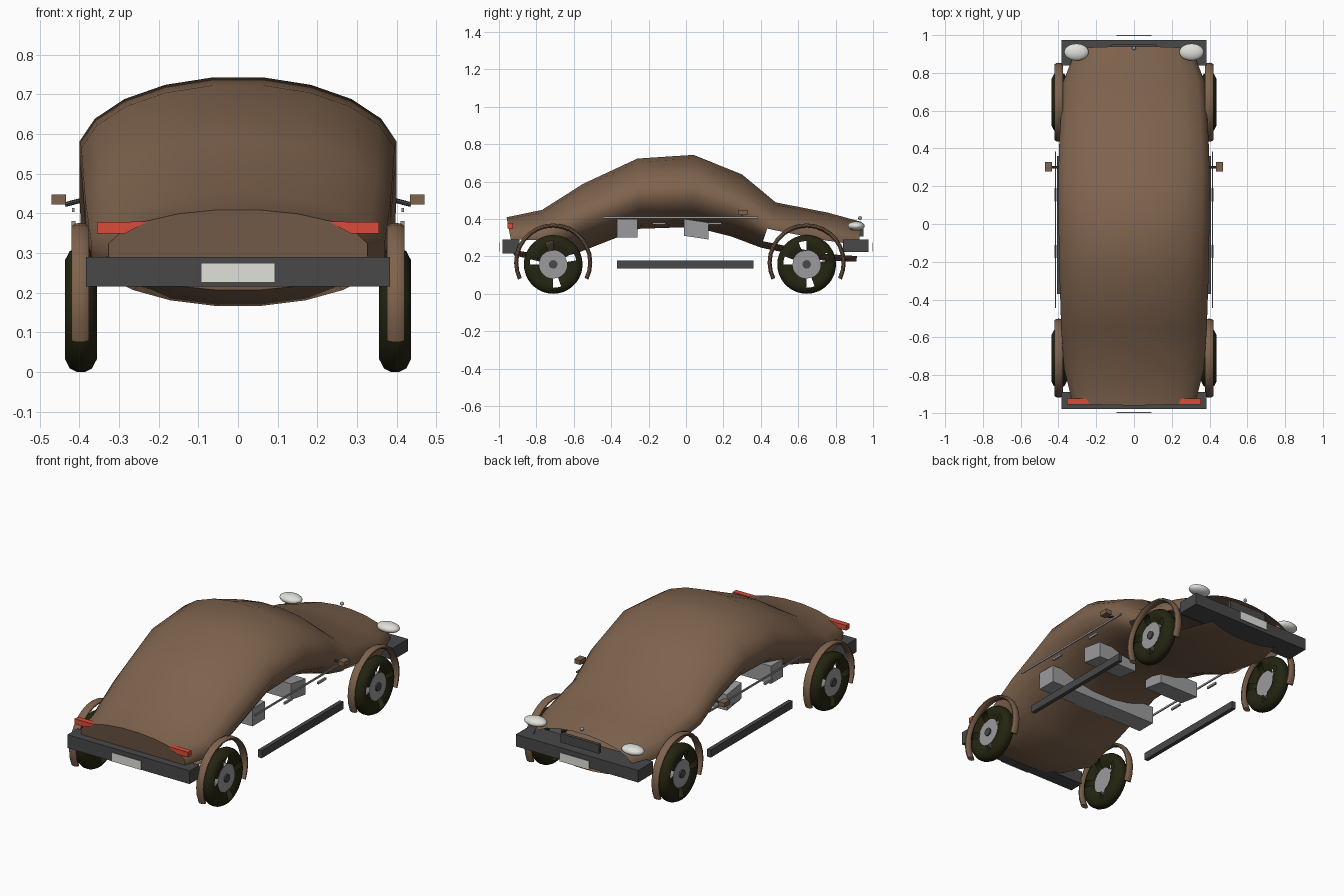
import bpy, bmesh
from math import sin, cos, pi, radians, degrees, atan2, hypot
from mathutils import Vector, Matrix

if "Cube" in bpy.data.objects:
    bpy.data.objects.remove(bpy.data.objects["Cube"])


def material(name, rgb):
    m = bpy.data.materials.new(name)
    m.use_nodes = True
    m.diffuse_color = (*rgb, 1)
    m.node_tree.nodes["Principled BSDF"].inputs["Base Color"].default_value = (*rgb, 1)
    return m


BROWN = material("brown paint", (0.21, 0.125, 0.075))
DARK = material("dark grey", (0.065, 0.065, 0.068))
GREY = material("light grey", (0.33, 0.33, 0.34))
WHITE = material("off white", (0.75, 0.75, 0.71))
RED = material("lamp red", (0.7, 0.07, 0.04))
RUBBER = material("dark olive rubber", (0.018, 0.018, 0.006))


def finish(name, bm, mat, smooth=None):
    bmesh.ops.recalc_face_normals(bm, faces=bm.faces)
    me = bpy.data.meshes.new(name)
    bm.to_mesh(me)
    bm.free()
    me.materials.append(mat)
    ob = bpy.data.objects.new(name, me)
    bpy.context.collection.objects.link(ob)
    if smooth:
        bpy.ops.object.select_all(action='DESELECT')
        ob.select_set(True)
        bpy.context.view_layer.objects.active = ob
        bpy.ops.object.shade_smooth_by_angle(angle=radians(smooth))
    return ob


def box(name, lo, hi, mat, shear=0):
    bm = bmesh.new()
    lo, hi = Vector(lo), Vector(hi)
    bmesh.ops.create_cube(bm, size=1)
    for v in bm.verts:
        v.co = (lo + hi) / 2 + v.co * (hi - lo)
        v.co.z += shear * (v.co.y - lo.y)
    return finish(name, bm, mat)


def ball(name, centre, radii, mat):
    bm = bmesh.new()
    bmesh.ops.create_uvsphere(bm, u_segments=24, v_segments=12, radius=1)
    bmesh.ops.transform(bm, matrix=Matrix.LocRotScale(centre, None, radii), verts=bm.verts)
    return finish(name, bm, mat, 60)


def cylinder(name, a, b, r, mat, sides=24):
    bm = bmesh.new()
    a, b = Vector(a), Vector(b)
    bmesh.ops.create_cone(bm, cap_ends=True, segments=sides, radius1=r, radius2=r, depth=(b - a).length)
    rot = Vector((0, 0, 1)).rotation_difference(b - a)
    bmesh.ops.transform(bm, matrix=Matrix.LocRotScale((a + b) / 2, rot, None), verts=bm.verts)
    return finish(name, bm, mat, 40)


def grid_faces(bm, rings, closed=True):
    """Skin consecutive rings; yields (ring index, side index, face)."""
    n = len(rings[0])
    return [(i, j, bm.faces.new((rings[i][j], rings[i][(j + 1) % n],
                                 rings[i + 1][(j + 1) % n], rings[i + 1][j])))
            for i in range(len(rings) - 1) for j in range(n if closed else n - 1)]


# Body: arched tube with side openings at the wheels
# stations: (y top, y bottom, z top, z bottom, half width)
stations = [(-.96, -.92, .41, .205, .33), (-.77, -.76, .45, .165, .375), (-.55, -.57, .59, .22, .39),
            (-.26, -.25, .725, .345, .4), (.04, .04, .745, .355, .405), (.3, .24, .64, .305, .405),
            (.48, .4, .49, .245, .4), (.76, .74, .435, .175, .38), (.94, .91, .385, .17, .31)]
SIDES = 20
bm = bmesh.new()
rings = []
for yt, yb, zt, zb, w in stations:
    ring = []
    for k in range(SIDES):
        a = 2 * pi * (k + .5) / SIDES
        t = (1 + cos(a)) / 2
        ring.append(bm.verts.new((w * sin(a), yb + (yt - yb) * t, zb + (zt - zb) * t)))
    rings.append(ring)
holes = []
for i, j, f in grid_faces(bm, rings):
    k = min(j, SIDES - 2 - j) if j < SIDES - 1 else 0
    z = (rings[i][j].co.z + rings[i][(j + 1) % SIDES].co.z) / 2
    low = j in (5, 6, 12, 13)
    if low and i in (0, 6, 7):
        holes.append(f)
bmesh.ops.delete(bm, geom=holes, context='FACES_ONLY')
bm.faces.new(rings[0])
finish("body_shell", bm, BROWN, 50)

# Bumpers, plates, grille and ornament
box("tail_bumper", (-.383, -.98, .215), (.383, -.89, .29), DARK)
box("nose_bumper", (-.383, .84, .222), (.383, .975, .29), DARK)
for name, s in (("tail_plate", -1), ("nose_plate", 1)):
    box(name, (-.093, s * .998 - .002, .225), (.093, s * .998 + .002, .275), WHITE)
box("grille", (-.12, .93, .305), (.12, .95, .355), DARK)
ball("hood_ornament", (0, .93, .405), (.01, .01, .01), GREY)

# Seats that show under the floor
box("rear_bench", (-.35, -.37, .3), (.35, -.26, .4), GREY)


def tyre(name, x, y, z):
    """Revolved tyre with notches around the hub."""
    bm = bmesh.new()
    profile = [(-.025, .07), (-.036, .1), (-.04, .125), (-.028, .148), (-.01, .157),
               (.01, .157), (.028, .148), (.04, .125), (.036, .1), (.025, .07)]
    n = 36
    rings = [[bm.verts.new((x + px, y + r * cos(2 * pi * k / n), z + r * sin(2 * pi * k / n)))
              for k in range(n)] for px, r in profile]
    cut = []
    for i, j, f in grid_faces(bm, rings):
        angle = 360 * (j + .5) / n
        if i in (0, 1, 7, 8) and any(abs(angle - c) < 10 for c in (20, 100, 170, 280)):
            cut.append(f)
    bmesh.ops.delete(bm, geom=cut, context='FACES_ONLY')
    finish(name, bm, RUBBER, 40)


def fender(name, x, y, z):
    """Arched guard bar with an oval section."""
    bm = bmesh.new()
    rings = []
    for k in range(19):
        a = radians(-26 + 232 * k / 18)
        rings.append([])
        for s in range(10):
            b = 2 * pi * s / 10
            r = .198 + .011 * cos(b)
            rings[-1].append(bm.verts.new((x + .023 * sin(b), y + r * cos(a), z + r * sin(a))))
    grid_faces(bm, rings)
    for ring in (rings[0], rings[-1]):
        bm.faces.new(ring)
    finish(name, bm, BROWN, 50)


# Wheels and fenders
for side, s in (("left", 1), ("right", -1)):
    for end, y in (("tail", -.71), ("nose", .645)):
        tag = end + "_" + side
        tyre("tyre_" + tag, s * .396, y, .157)
        cylinder("hub_" + tag, (s * .38, y, .157), (s * .424, y, .157), .075, GREY, 32)
        cylinder("hub_cap_" + tag, (s * .42, y, .157), (s * .432, y, .157), .023, DARK, 16)
        fender("fender_" + tag, s * .398, y, .167)

    # Side trim, lamps and mirror
    def sided(name, lo, hi, mat, shear=0):
        xs = sorted((s * lo[0], s * hi[0]))
        return box(name + "_" + side, (xs[0], *lo[1:]), (xs[1], *hi[1:]), mat, shear)

    sided("running_board", (.385, -.37, .135), (.408, .36, .178), DARK)
    sided("trim_strip", (.412, -.445, .403), (.418, .385, .413), GREY)
    for n, y in enumerate((-.145, .155)):
        sided("door_handle_%d" % n, (.41, y - .035, .369), (.42, y + .035, .381), GREY)
    sided("mirror", (.433, .278, .422), (.47, .328, .447), BROWN)
    cylinder("mirror_arm_" + side, (s * .39, .3, .434), (s * .436, .3, .422), .006, DARK, 8)
    sided("front_seat", (.09, -.01, .31), (.34, .12, .4), GREY, -.15)
    ball("headlamp_" + side, (s * .305, .91, .362), (.065, .045, .025), WHITE)

    # Tapered tail lamp
    bm = bmesh.new()
    rings = [[bm.verts.new((s * x, y, z)) for x, z in
              ((.355, .378), (.355, .349), (.285, .349), (.228, .379))] for y in (-.955, -.925)]
    grid_faces(bm, rings)
    for ring in rings:
        bm.faces.new(ring)
    finish("tail_lamp_" + side, bm, RED)
